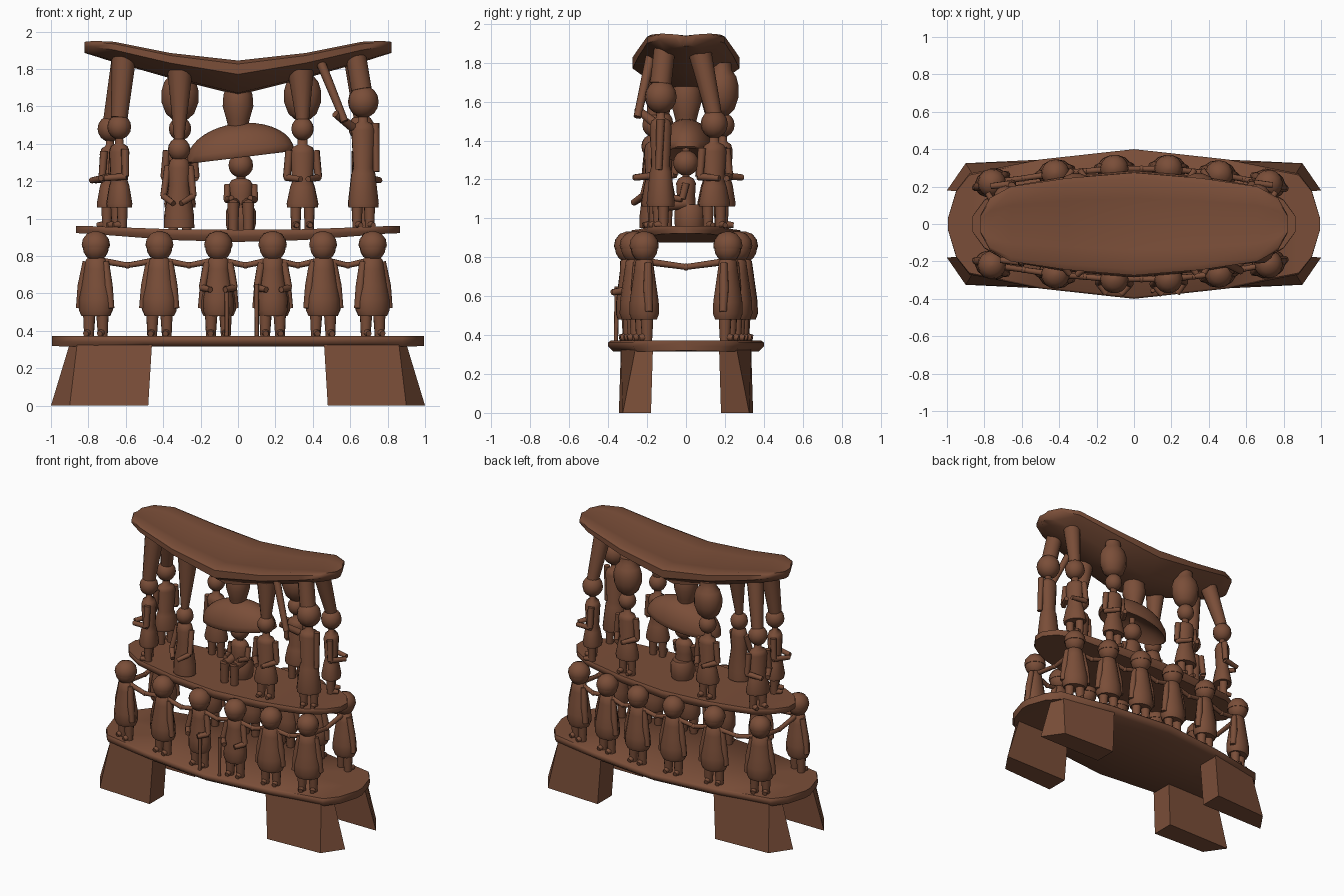
import bpy, bmesh, math
from mathutils import Vector, Matrix

if "Cube" in bpy.data.objects:
    bpy.data.objects.remove(bpy.data.objects["Cube"])

wood = bpy.data.materials.new("carved brown wood")
wood.diffuse_color = (0.195, 0.076, 0.040, 1)
wood.use_nodes = True
wood.node_tree.nodes["Principled BSDF"].inputs["Base Color"].default_value = wood.diffuse_color
Z = Vector((0, 0, 1))


def finish(bm, name, angle=60):
    bmesh.ops.recalc_face_normals(bm, faces=bm.faces)
    me = bpy.data.meshes.new(name)
    bm.to_mesh(me)
    bm.free()
    ob = bpy.data.objects.new(name, me)
    bpy.context.collection.objects.link(ob)
    me.materials.append(wood)
    bpy.ops.object.select_all(action='DESELECT')
    ob.select_set(True)
    bpy.context.view_layer.objects.active = ob
    bpy.ops.object.shade_smooth_by_angle(angle=math.radians(angle))
    return ob


def skin(bm, rings):
    """Join equal rings of points into a closed, capped shell."""
    vs = [[bm.verts.new(p) for p in r] for r in rings]
    n = len(vs[0])
    for a, b in zip(vs, vs[1:]):
        for i in range(n):
            bm.faces.new((a[i], a[(i + 1) % n], b[(i + 1) % n], b[i]))
    bm.faces.new(vs[0])
    bm.faces.new(vs[-1])


def tube(bm, pts, M=Matrix(), sy=1, n=12):
    """Round solid through points (x, y, z, radius)."""
    q = Z.rotation_difference((Vector(pts[-1][:3]) - Vector(pts[0][:3])).normalized())
    rings = []
    for x, y, z, r in pts:
        ring = []
        for i in range(n):
            a = 2 * math.pi * i / n
            ring.append(M @ (Vector((x, y, z)) + q @ Vector((r * math.cos(a), sy * r * math.sin(a), 0))))
        rings.append(ring)
    skin(bm, rings)


def lathe(bm, prof, M=Matrix(), sy=1, n=14):
    tube(bm, [(0, 0, z, r) for r, z in prof], M, sy, n)


def ball(bm, c, r, M=Matrix(), sz=1.0):
    tube(bm, [(c[0], c[1], c[2] - sz * r * math.cos(t), max(r * math.sin(t), .002))
              for t in [math.pi * k / 8 for k in range(9)]], M)


def place(x, y, dx, dy):
    return Matrix.Translation((x, y, 0)) @ Matrix.Rotation(math.atan2(dx, -dy), 4, 'Z')


def slab(name, stations, section):
    """Loft a (y, z) section along x; stations are (x, half width, top, bottom), mirrored."""
    full = [(-x, w, t, b) for x, w, t, b in reversed(stations) if x > 0] + stations
    bm = bmesh.new()
    skin(bm, [[(x, w * u, b + (t - b) * v) for u, v in section] for x, w, t, b in full])
    return finish(bm, name, 50)


# three platforms
board = [(-.97, 1), (0, 1), (.97, 1), (1, .8), (1, .45), (.93, 0), (0, 0), (-.93, 0), (-1, .45), (-1, .8)]
slab("base_platform", [(0, .40, .372, .315), (.5, .345, .372, .315), (.88, .27, .372, .315),
                       (.95, .18, .372, .317), (.995, .03, .372, .32)], board)
slab("middle_platform", [(0, .285, .94, .875), (.35, .255, .943, .885), (.68, .20, .955, .91),
                         (.80, .13, .96, .92), (.865, .04, .96, .922)], board)
dish = [(-.88, 1), (-.5, .93), (0, .88), (.5, .93), (.88, 1), (1, .9), (1, .6), (.5, .06), (0, 0),
        (-.5, .06), (-1, .6), (-1, .9)]
slab("curved_seat", [(0, .275, 1.845, 1.66), (.36, .245, 1.885, 1.75), (.66, .20, 1.945, 1.835),
                     (.77, .14, 1.95, 1.87), (.82, .05, 1.945, 1.885)], dish)

# four splayed feet
for sx in (-1, 1):
    for sy in (-1, 1):
        bm = bmesh.new()
        lo = [(.48, .18), (1.0, .18), (.90, .325), (.48, .345)]
        hi = [(.46, .17), (.90, .17), (.86, .26), (.46, .335)]
        skin(bm, [[(sx * x, sy * y, z) for x, y in p] for p, z in ((lo, 0), (hi, .33))])
        finish(bm, "foot", 30)

# lower ring of robed figures
front = [(-.76, -.22), (-.42, -.27), (-.105, -.295), (.185, -.295), (.455, -.265), (.72, -.215)]
ring = front + [(x, -y) for x, y in reversed(front)]
for i, (x, y) in enumerate(ring):
    M = place(x, y, x * .12, y)
    bm = bmesh.new()
    slim = .88 if i in (2, 3) else 1
    lathe(bm, [(.08 * slim, .48), (.094 * slim, .51), (.092 * slim, .57), (.08 * slim, .64),
               (.064 * slim, .73), (.055, .78), (.03, .80)], M, .8)
    ball(bm, (0, 0, .85), .071, M, 1.1)
    lathe(bm, [(.073, .845), (.076, .86), (.07, .89), (.047, .92), (.01, .933)], M)
    for s in (-1, 1):
        tube(bm, [(s * .04, 0, .37, .026), (s * .038, 0, .50, .034)], M)
        tube(bm, [(s * .04, -.02, .39, .02), (s * .04, -.045, .385, .016)], M, n=8)
        if i in (2, 3):
            tube(bm, [(s * .06, 0, .76, .022), (s * .085, -.02, .63, .020)], M, n=8)
            tube(bm, [(s * .085, -.02, .63, .020), (s * .04, -.08, .62, .016)], M, n=8)
        else:
            tube(bm, [(s * .055, 0, .77, .02), (s * .075, -.01, .64, .025),
                      (s * .09, -.01, .52, .02)], M, n=8)
    finish(bm, "robed_figure")

# linked arms of the ring
bm = bmesh.new()
for (x0, y0), (x1, y1) in zip(ring, ring[1:] + ring[:1]):
    mid = ((x0 + x1) / 2, (y0 + y1) / 2, .75)
    for x, y in ((x0, y0), (x1, y1)):
        tube(bm, [(x, y, .78, .018), (*mid, .015)], n=8)
    ball(bm, mid, .018)
finish(bm, "linked_arms")

# walking sticks
bm = bmesh.new()
for x, h in ((-.06, .64), (.10, .65)):
    tube(bm, [(x, -.36, .37, .011), (x, -.355, h, .012)], n=8)
finish(bm, "walking_sticks")


# upper standing figures: name, position, facing, head height, head radius
def bearer(name, x, y, dx, dy, hz, hr, raised=False):
    M = place(x, y, dx, dy)
    bm = bmesh.new()
    sh = hz - hr - .04                       # shoulder height
    waist = .95 + (sh - .95) * .58
    lathe(bm, [(.082, 1.06), (.085, 1.08), (.066, waist - .03), (.055, waist), (.066, sh - .03),
               (.055, sh), (.027, sh + .015), (.025, sh + .06)], M, .85 if raised else .78)
    ball(bm, (0, 0, hz), hr, M, 1.05)
    for s in (-1, 1):
        tube(bm, [(s * .036, 0, .94, .024), (s * .036, 0, 1.07, .03)], M)
        tube(bm, [(s * .036, -.015, .968, .02), (s * .036, -.055, .965, .014)], M, n=8)
        if raised:
            continue
        tube(bm, [(s * .07, 0, sh - .015, .022), (s * .085, -.005, sh - .16, .02)], M, n=8)
        tube(bm, [(s * .085, 0, sh - .16, .02), (s * .02, -.10, sh - .17, .016)], M, n=8)
    finish(bm, name)


bearer("left_front_bearer", -.635, -.13, -1, -.5, 1.49, .064)
bearer("left_back_bearer", -.685, .14, -1, .5, 1.48, .066)
bearer("right_back_bearer", .66, .145, 1, .5, 1.485, .07)
bearer("right_front_bearer", .345, -.165, .1, -1, 1.48, .06)
bearer("tall_bearer", .67, -.13, .4, -1, 1.625, .083, True)
for x in (-.31, .345):
    bearer("vase_bearer", x, .19, 0, 1, 1.48, .06)
    bm = bmesh.new()
    lathe(bm, [(.04, 1.53), (.075, 1.56), (.098, 1.62), (.10, 1.68), (.085, 1.73), (.06, 1.76), (.055, 1.80)],
          Matrix.Translation((x, .185, 0)), .88)
    finish(bm, "carried_vase")

# low kneeling figure
M = place(-.315, -.17, -.1, -1)
bm = bmesh.new()
lathe(bm, [(.082, .95), (.08, 1.02), (.056, 1.18), (.06, 1.27), (.05, 1.31), (.024, 1.33), (.024, 1.36)], M, .85)
ball(bm, (0, 0, 1.37), .06, M, 1.05)
for s in (-1, 1):
    tube(bm, [(s * .06, 0, 1.28, .02), (s * .08, -.04, 1.12, .018)], M, n=8)
    tube(bm, [(s * .08, -.04, 1.12, .018), (s * .02, -.10, 1.08, .016)], M, n=8)
finish(bm, "kneeling_figure")

# flared posts from heads to seat
for pts in ([(-.635, -.13, 1.54, .045), (-.61, -.10, 1.86, .065)],
            [(-.68, .14, 1.53, .04), (-.615, .07, 1.86, .06)],
            [(.66, .145, 1.53, .04), (.625, .07, 1.86, .06)],
            [(.345, -.165, 1.53, .035), (.335, -.14, 1.79, .07)],
            [(-.315, -.17, 1.42, .026), (-.31, -.14, 1.79, .068)],
            [(.66, -.13, 1.69, .055), (.63, -.11, 1.87, .055)]):
    bm = bmesh.new()
    tube(bm, pts)
    finish(bm, "flared_post")

# raised arm and club of the tall bearer
bm = bmesh.new()
tube(bm, [(.61, -.16, 1.49, .026), (.52, -.25, 1.56, .02)], n=8)
tube(bm, [(.57, -.25, 1.52, .02), (.44, -.18, 1.84, .026)], n=8)
tube(bm, [(.735, -.13, 1.51, .022), (.74, -.14, 1.25, .018)], n=8)
finish(bm, "raised_club_arm")

# parasol and urn on top of it
bm = bmesh.new()
tilt = Matrix.Translation((.015, 0, 1.335)) @ Matrix.Rotation(math.radians(-7), 4, 'Y')
dome = [(.288 * math.cos(t), .175 * math.sin(t)) for t in [math.pi * k / 18 for k in range(9)]]
lathe(bm, [(.02, .06), (.2, .03), (.275, -.008)] + dome + [(.01, .175)], tilt, .5, 24)
finish(bm, "parasol")
bm = bmesh.new()
lathe(bm, [(.05, 1.48), (.062, 1.53), (.082, 1.60), (.078, 1.66), (.06, 1.72)])
finish(bm, "centre_urn")

# seated figure on stool
bm = bmesh.new()
M = Matrix.Translation((.015, 0, 0))
lathe(bm, [(.07, .93), (.08, .97), (.08, 1.04), (.065, 1.07)], M @ Matrix.Translation((0, .02, 0)))
lathe(bm, [(.065, 1.05), (.06, 1.12), (.065, 1.18), (.05, 1.205), (.024, 1.215), (.024, 1.25)], M, .8)
ball(bm, (0, 0, 1.285), .066, M)
tube(bm, [(0, 0, 1.34, .02), (0, 0, 1.42, .02)], M)
for s in (-1, 1):
    tube(bm, [(s * .035, 0, 1.08, .034), (s * .04, -.12, 1.07, .032)], M)
    tube(bm, [(s * .04, -.12, 1.085, .032), (s * .04, -.12, .93, .026)], M)
    tube(bm, [(s * .07, 0, 1.18, .02), (s * .075, -.02, 1.10, .018)], M, n=8)
    tube(bm, [(s * .075, -.02, 1.10, .018), (s * .05, -.10, 1.11, .015)], M, n=8)
finish(bm, "seated_figure")
